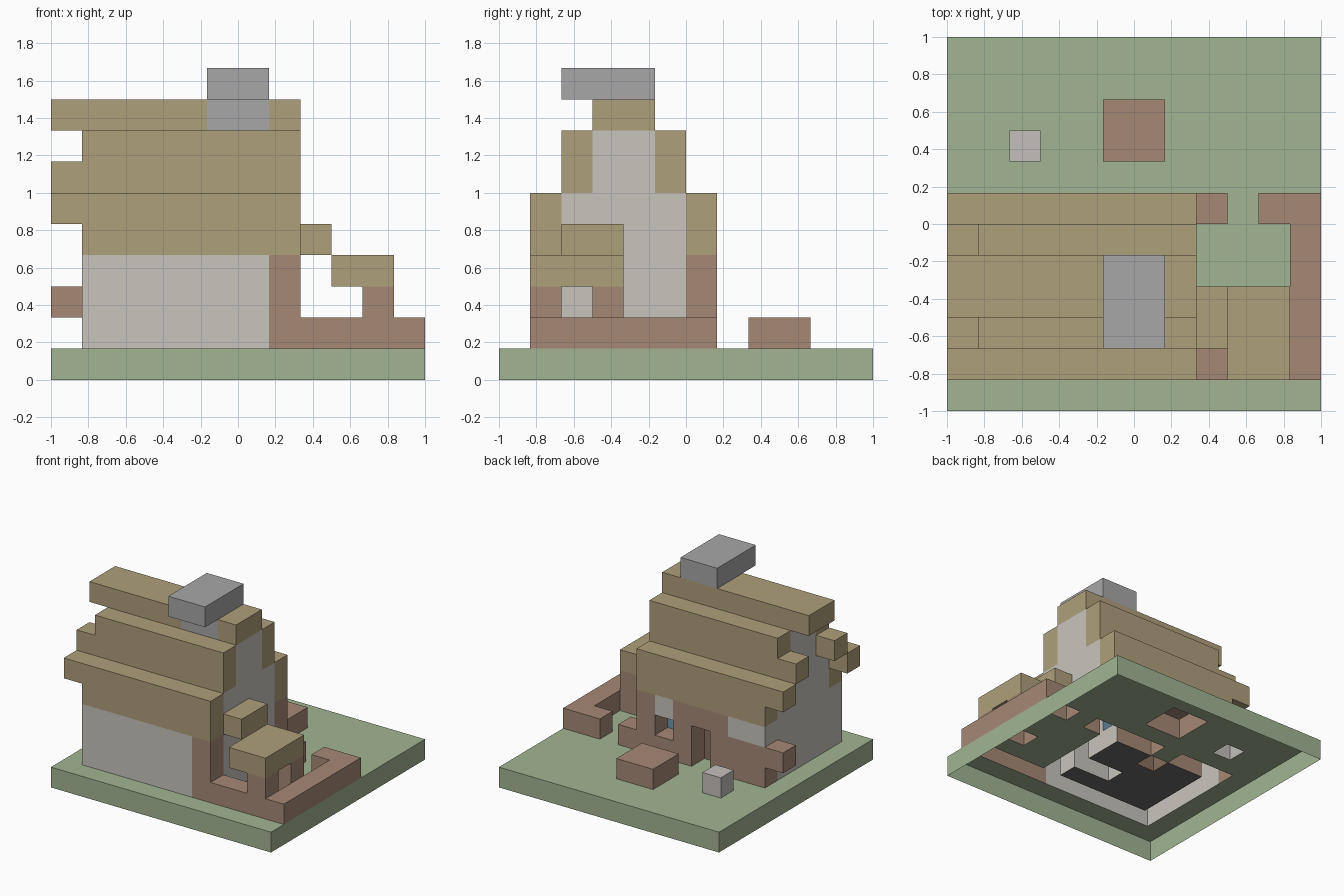
import bpy, bmesh
from mathutils import Vector

if "Cube" in bpy.data.objects:
    bpy.data.objects.remove(bpy.data.objects["Cube"])

U = 1 / 6          # block size; the model is 12 x 12 x 10 blocks
N = 12
owner = {}         # block (i, j, k) -> part name
colours = {}


def part(name, colour, *boxes):
    """Claim blocks for a part. Box = (i0, i1, j0, j1, k0, k1), upper ends excluded."""
    colours[name] = colour
    for i0, i1, j0, j1, k0, k1 in boxes:
        for i in range(i0, i1):
            for j in range(j0, j1):
                for k in range(k0, k1):
                    owner[i, j, k] = name


GREEN = (0.36, 0.46, 0.29, 1)
PLASTER = (0.58, 0.56, 0.51, 1)
TIMBER = (0.38, 0.25, 0.18, 1)
THATCH = (0.43, 0.35, 0.20, 1)
STONE = (0.39, 0.39, 0.39, 1)

# Ground slab and house floor
part("ground", GREEN, (0, N, 0, N, 0, 1))
part("house_floor", (0.15, 0.15, 0.15, 1), (2, 7, 2, 6, 0, 1))

# Plaster walls: front, back, and stepped gables at both ends
part("walls", PLASTER,
     (1, 8, 1, 2, 1, 4), (1, 8, 6, 7, 1, 4),
     *[b for i in (1, 7) for b in ((i, i + 1, 2, 6, 1, 6), (i, i + 1, 3, 5, 6, 8))])

# Stepped roof, mirrored about the ridge, with ragged left end
part("roof", THATCH,
     *[b for lo, hi in ((1, 6), (2, 5)) for j in (lo, hi)
       for b in (((1, 8, j, j + 1, 4, 5), (0, 8, j, j + 1, 5, 6)) if lo == 1 else
                 ((0, 8, j, j + 1, 6, 7), (1, 8, j, j + 1, 7, 8)))],
     (0, 8, 3, 5, 8, 9))

# Fireplace column inside, chimney with cap
part("fireplace", PLASTER, (5, 7, 3, 4, 1, 8))
part("chimney", STONE, (5, 7, 3, 4, 8, 9), (5, 7, 2, 5, 9, 10))

# Timber frame: corner posts, back panels, lintel and log end
part("timber_frame", TIMBER,
     (7, 8, 1, 2, 1, 4), (7, 8, 6, 7, 1, 4),
     (1, 4, 6, 7, 1, 3), (0, 1, 6, 7, 2, 3),
     (3, 6, 6, 7, 3, 4), (5, 7, 6, 7, 1, 3))

# Recessed door and window in the back wall
for cell in ((4, 6, 1), (4, 6, 2), (6, 6, 2)):
    del owner[cell]
part("door", (0.25, 0.16, 0.11, 1), (4, 5, 5, 6, 1, 3))
part("window", (0.15, 0.30, 0.42, 1), (6, 7, 5, 6, 2, 3))

# Fenced yard with a gate gap, and a canopy on two posts
part("fence", TIMBER, (8, 12, 1, 2, 1, 2), (11, 12, 1, 7, 1, 2),
     (8, 9, 6, 7, 1, 2), (10, 11, 6, 7, 1, 2))
part("canopy_posts", TIMBER, (10, 11, 1, 2, 1, 3), (10, 11, 3, 4, 1, 3))
part("canopy", THATCH, (9, 11, 1, 4, 3, 4), (8, 9, 2, 4, 4, 5))

# Crate and rock behind the house
part("crate", TIMBER, (5, 7, 8, 10, 1, 2))
part("rock", (0.55, 0.52, 0.50, 1), (2, 3, 8, 9, 1, 2))

# Build each part from its exposed block faces only; the slab is open underneath
for name, colour in colours.items():
    bm = bmesh.new()
    for cell in [c for c, n in owner.items() if n == name]:
        for axis in range(3):
            for sign in (-1, 1):
                nb = list(cell)
                nb[axis] += sign
                if tuple(nb) in owner or nb[2] < 0:
                    continue
                normal, a, b = Vector(), Vector(), Vector()
                normal[axis] = sign / 2
                a[(axis + 1) % 3] = 0.5
                b[(axis + 2) % 3] = sign / 2
                mid = Vector(cell) + Vector((0.5 - N / 2, 0.5 - N / 2, 0.5)) + normal
                bm.faces.new([bm.verts.new((mid + s * a + t * b) * U)
                              for s, t in ((-1, -1), (1, -1), (1, 1), (-1, 1))])
    bmesh.ops.remove_doubles(bm, verts=bm.verts, dist=1e-4)
    mesh = bpy.data.meshes.new(name)
    bm.to_mesh(mesh)
    bm.free()
    mat = bpy.data.materials.new(name + "_colour")
    mat.diffuse_color = colour
    mat.use_nodes = True
    mat.node_tree.nodes["Principled BSDF"].inputs["Base Color"].default_value = mat.diffuse_color
    mesh.materials.append(mat)
    bpy.context.collection.objects.link(bpy.data.objects.new(name, mesh))
